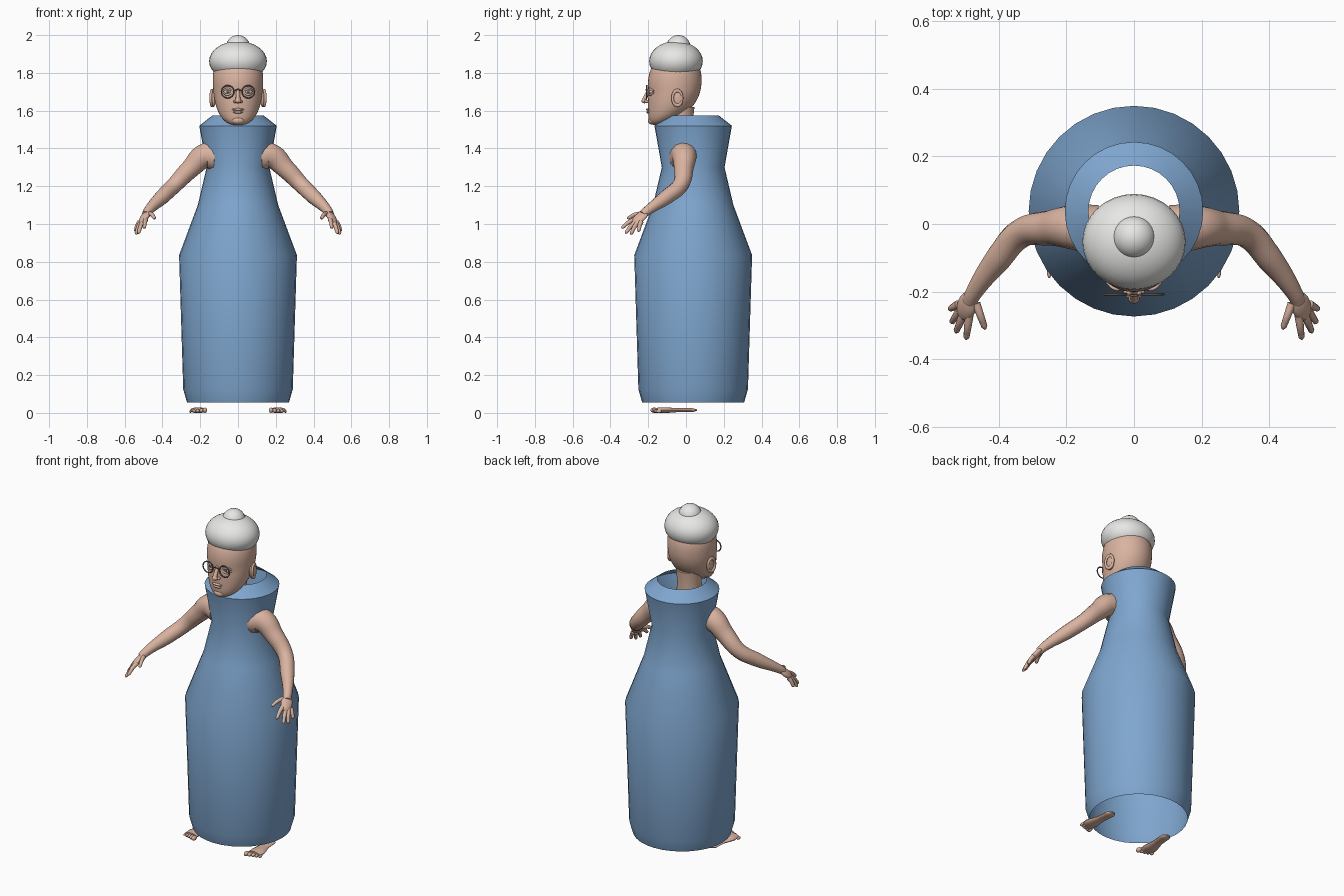
import bpy, bmesh, math
from mathutils import Vector, Matrix

cube = bpy.data.objects.get("Cube")
if cube:
    bpy.data.objects.remove(cube, do_unlink=True)


def material(name, rgb):
    m = bpy.data.materials.new(name)
    m.use_nodes = True
    m.diffuse_color = (*rgb, 1)
    m.node_tree.nodes["Principled BSDF"].inputs["Base Color"].default_value = (*rgb, 1)
    return m


SKIN = material("skin", (0.70, 0.45, 0.35))
BLUE = material("dress_blue", (0.21, 0.38, 0.62))
HAIR = material("hair_white", (0.80, 0.80, 0.79))
FRAME = material("glasses_brown", (0.22, 0.15, 0.12))
EYE = material("eye_white", (0.65, 0.62, 0.60))
IRIS = material("iris_grey", (0.10, 0.12, 0.14))


def finish(name, mesh, mat, angle=60):
    ob = bpy.data.objects.new(name, mesh)
    bpy.context.collection.objects.link(ob)
    mesh.materials.clear()
    mesh.materials.append(mat)
    bpy.ops.object.select_all(action="DESELECT")
    ob.select_set(True)
    bpy.context.view_layer.objects.active = ob
    bpy.ops.object.shade_smooth_by_angle(angle=math.radians(angle))
    return ob


def ball(name, loc, size, mat, rot=None, seg=24):
    bm = bmesh.new()
    bmesh.ops.create_uvsphere(bm, u_segments=seg, v_segments=seg // 2, radius=1)
    turn = rot.to_4x4() if rot else Matrix()
    bm.transform(Matrix.Translation(loc) @ turn @ Matrix.Diagonal((*size, 1)))
    mesh = bpy.data.meshes.new(name)
    bm.to_mesh(mesh)
    bm.free()
    return finish(name, mesh, mat)


def tube(name, points, mat, flat=1.0, sides=3):
    """Tapered round limb through points (x, y, z, radius)."""
    cu = bpy.data.curves.new(name, "CURVE")
    cu.dimensions, cu.bevel_depth, cu.bevel_resolution = "3D", 1, sides
    cu.resolution_u, cu.use_fill_caps = 6, True
    sp = cu.splines.new("BEZIER")
    sp.bezier_points.add(len(points) - 1)
    for bp, (x, y, z, r) in zip(sp.bezier_points, points):
        bp.co, bp.radius = (x, y, z), r
        bp.handle_left_type = bp.handle_right_type = "AUTO"
    tmp = bpy.data.objects.new(name + "_path", cu)
    bpy.context.collection.objects.link(tmp)
    dg = bpy.context.evaluated_depsgraph_get()
    mesh = bpy.data.meshes.new_from_object(tmp.evaluated_get(dg))
    bpy.data.objects.remove(tmp)
    mesh.transform(Matrix.Diagonal((1, 1, flat, 1)))
    return finish(name, mesh, mat)


def loft(name, rings, mat, seg=32, caps=True, angle=60):
    """Stack of ellipses given as (z, half width, front y, back y)."""
    bm = bmesh.new()
    rows = []
    for z, w, f, b in rings:
        turns = [math.tau * i / seg for i in range(seg)]
        rows.append([bm.verts.new((w * math.cos(t), (f + b) / 2 + (b - f) / 2 * math.sin(t), z))
                     for t in turns])
    for low, high in zip(rows, rows[1:]):
        for i in range(seg):
            j = (i + 1) % seg
            bm.faces.new((low[i], low[j], high[j], high[i]))
    if caps:
        bm.faces.new(rows[0][::-1])
        bm.faces.new(rows[-1])
    mesh = bpy.data.meshes.new(name)
    bm.to_mesh(mesh)
    bm.free()
    return finish(name, mesh, mat, angle)


def ring(name, loc, major, minor, mat, rot=(0, 0, 0), stretch=1):
    bpy.ops.mesh.primitive_torus_add(location=loc, rotation=rot, major_radius=major,
                                     minor_radius=minor, major_segments=24, minor_segments=8)
    ob = bpy.context.object
    ob.name = name
    ob.scale = (1, stretch, 1)
    ob.data.materials.append(mat)
    bpy.ops.object.shade_smooth()


# Dress: open shell with a flared collar
profile = [(0.055, 0.27), (0.125, 0.29), (0.835, 0.312), (1.10, 0.213),
           (1.30, 0.166), (1.52, 0.205), (1.575, 0.135)]
loft("dress", [(z, r, 0.038 - r, 0.038 + r) for z, r in profile], BLUE, caps=False, angle=35)

# Neck and head
loft("neck", [(1.44, 0.075, -0.11, 0.04), (1.54, 0.066, -0.10, 0.035),
              (1.62, 0.075, -0.11, 0.045)], SKIN)
head = loft("head", [(1.522, 0.025, -0.175, -0.125), (1.535, 0.060, -0.193, -0.09),
                     (1.565, 0.092, -0.199, -0.03), (1.61, 0.114, -0.201, 0.03),
                     (1.66, 0.126, -0.202, 0.062), (1.70, 0.131, -0.197, 0.077),
                     (1.74, 0.134, -0.205, 0.084), (1.80, 0.135, -0.197, 0.084),
                     (1.85, 0.118, -0.175, 0.066), (1.88, 0.08, -0.13, 0.03)], SKIN)
sub = head.modifiers.new("soften", "SUBSURF")
sub.levels = sub.render_levels = 1

# Nose, lips and chin
tube("nose_bridge", [(0, -0.192, 1.715, 0.009), (0, -0.208, 1.685, 0.011),
                     (0, -0.222, 1.655, 0.013)], SKIN)
ball("nose_tip", (0, -0.220, 1.652), (0.017, 0.016, 0.013), SKIN)
ball("upper_lip", (0, -0.200, 1.606), (0.032, 0.011, 0.007), SKIN)
ball("lower_lip", (0, -0.199, 1.592), (0.026, 0.011, 0.007), SKIN)
ball("chin", (0, -0.178, 1.548), (0.035, 0.024, 0.022), SKIN)

# Hair with a top bun
ball("hair", (0, -0.053, 1.862), (0.153, 0.142, 0.106), HAIR, seg=32)
ball("hair_bun", (0, -0.040, 1.937), (0.064, 0.064, 0.063), HAIR)

# Glasses bridge
tube("glasses_bridge", [(-0.021, -0.208, 1.705, 0.003), (0, -0.212, 1.712, 0.003),
                        (0.021, -0.208, 1.705, 0.003)], FRAME)

for side, s in (("left", 1), ("right", -1)):
    def mirrored(points):
        return [(s * p[0], *p[1:]) for p in points]

    # Eyes, brows, glasses and ears
    ball(side + "_nostril", (s * 0.015, -0.208, 1.649), (0.010, 0.012, 0.009), SKIN, seg=16)
    ball(side + "_eye", (s * 0.054, -0.178, 1.70), (0.022, 0.017, 0.015), EYE)
    ball(side + "_iris", (s * 0.054, -0.193, 1.70), (0.008, 0.004, 0.008), IRIS, seg=16)
    tube(side + "_upper_eyelid", mirrored([(0.030, -0.188, 1.704, 0.005), (0.054, -0.192, 1.715, 0.006),
                                           (0.080, -0.172, 1.704, 0.005)]), SKIN)
    tube(side + "_lower_eyelid", mirrored([(0.030, -0.188, 1.696, 0.005), (0.054, -0.191, 1.685, 0.006),
                                           (0.080, -0.172, 1.696, 0.005)]), SKIN)
    ring(side + "_glasses_rim", (s * 0.055, -0.208, 1.70), 0.033, 0.0035, FRAME,
         (math.pi / 2, 0, 0))
    ball(side + "_ear", (s * 0.130, -0.046, 1.664), (0.012, 0.030, 0.046), SKIN)
    ring(side + "_ear_rim", (s * 0.138, -0.046, 1.667), 0.026, 0.007, SKIN,
         (math.pi / 2, 0, math.pi / 2 + s * 0.25), 1.5)

    # Arm
    tube(side + "_arm", mirrored([(0.115, -0.017, 1.355, 0.074), (0.17, -0.01, 1.362, 0.068),
                                  (0.25, -0.012, 1.295, 0.052), (0.335, -0.028, 1.208, 0.043),
                                  (0.40, -0.10, 1.145, 0.040), (0.475, -0.205, 1.07, 0.025),
                                  (0.487, -0.23, 1.05, 0.022)]), SKIN, sides=5)

    # Palm, aligned to the forearm and the row of knuckles
    along = Vector((s * 0.03, -0.07, -0.06)).normalized()
    normal = along.cross(Vector((s * 0.035, 0.04, -0.015))).normalized()
    across = normal.cross(along)
    axes = Matrix((across, along, normal)).transposed()
    ball(side + "_palm", (s * 0.495, -0.243, 1.035), (0.033, 0.052, 0.017), SKIN, axes)

    # Fingers from knuckle to tip
    fingers = {"thumb": ((0.468, -0.235, 1.055), (0.440, -0.312, 1.03)),
               "index": ((0.488, -0.270, 1.025), (0.497, -0.342, 0.978)),
               "middle": ((0.504, -0.264, 1.012), (0.528, -0.322, 0.950)),
               "ring": ((0.515, -0.255, 1.008), (0.541, -0.293, 0.945)),
               "little": ((0.520, -0.238, 1.012), (0.546, -0.252, 0.960))}
    for label, (root, tip) in fingers.items():
        a, b = Vector(root), Vector(tip)
        mid = a.lerp(b, 0.5) + Vector((0, 0, 0.006))
        end = a.lerp(b, 0.9)
        tube(f"{side}_{label}_finger", mirrored([(*a, 0.013), (*mid, 0.011), (*end, 0.009), (*b, 0.003)]),
             SKIN)

    # Low flat foot with five toes
    h = 0.04
    tube(side + "_foot", mirrored([(0.197, 0.057, h, 0.012), (0.197, 0.035, h, 0.029),
                                   (0.203, -0.04, h, 0.029), (0.211, -0.11, h, 0.043),
                                   (0.211, -0.15, h, 0.038)]), SKIN, flat=0.36, sides=5)
    for i in range(5):
        r = 0.014 - 0.0015 * i
        ball(f"{side}_toe_{i + 1}", (s * (0.175 + 0.019 * i), -0.168 + 0.006 * i, r),
             (r * 0.85, 0.02 - 0.001 * i, r), SKIN, seg=16)
